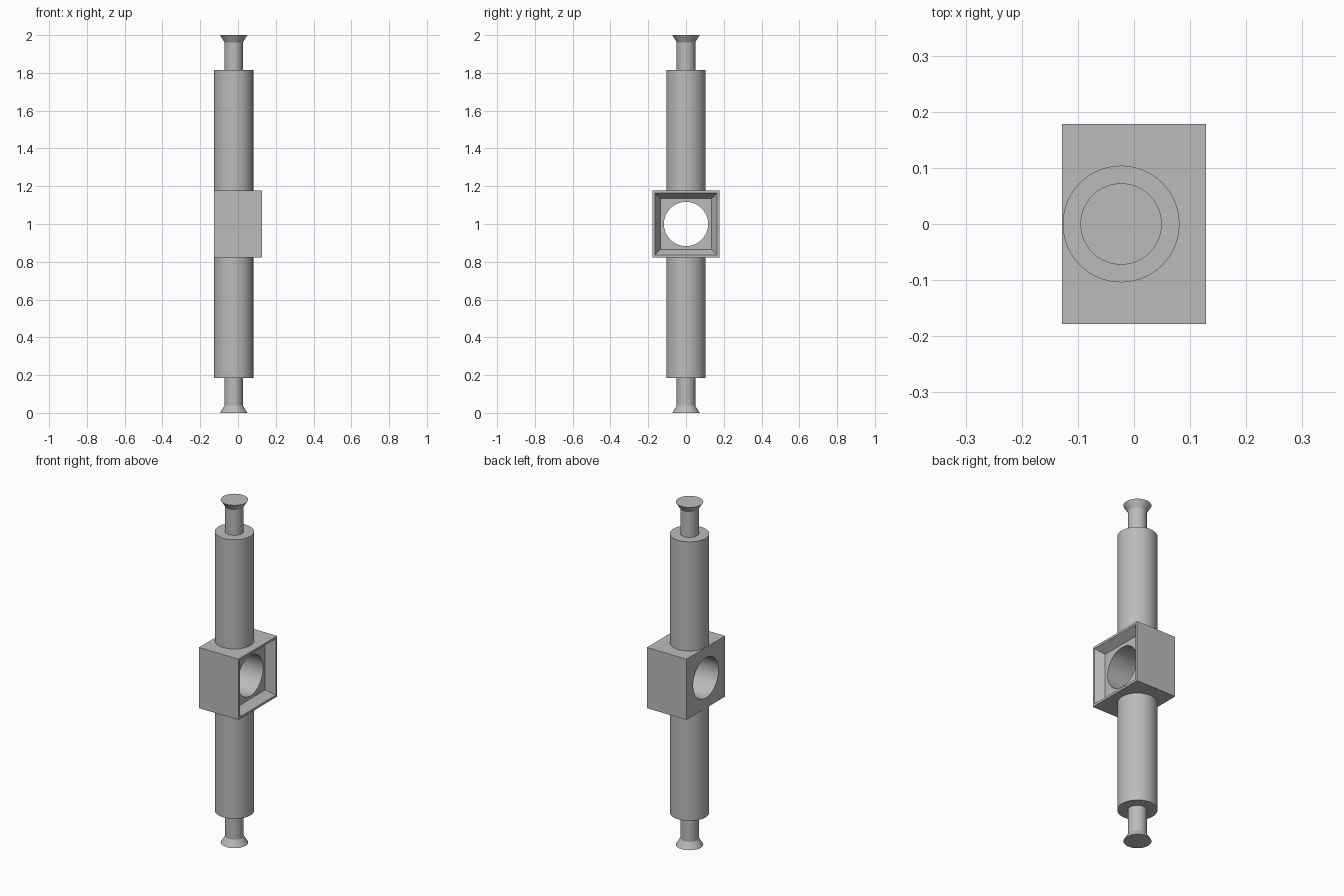
import bpy, bmesh, math
from mathutils import Matrix

cube = bpy.data.objects.get("Cube")
if cube:
    bpy.data.objects.remove(cube, do_unlink=True)

AXIS_X, MID_Z = -0.023, 1.0
BOX = (0.256, 0.356, 0.354)
SEGMENTS = 64

grey = bpy.data.materials.new("plain grey")
grey.use_nodes = True
grey.diffuse_color = (0.5, 0.5, 0.5, 1)
grey.node_tree.nodes["Principled BSDF"].inputs["Base Color"].default_value = (0.5, 0.5, 0.5, 1)


def add_object(name, bm):
    bmesh.ops.recalc_face_normals(bm, faces=bm.faces)
    mesh = bpy.data.meshes.new(name)
    bm.to_mesh(mesh)
    bm.free()
    mesh.materials.append(grey)
    obj = bpy.data.objects.new(name, mesh)
    bpy.context.collection.objects.link(obj)
    return obj


def smooth(obj):
    bpy.ops.object.select_all(action='DESELECT')
    obj.select_set(True)
    bpy.context.view_layer.objects.active = obj
    bpy.ops.object.shade_smooth_by_angle(angle=math.radians(30))


def turned(name, profile, sign):
    """Solid of revolution from (radius, height from the middle) points."""
    bm = bmesh.new()
    rings = []
    for r, h in profile:
        ring = bmesh.ops.create_circle(
            bm, segments=SEGMENTS, radius=r,
            matrix=Matrix.Translation((AXIS_X, 0, MID_Z + sign * h)))
        rings.append(ring["verts"])
    for a, b in zip(rings, rings[1:]):
        for i in range(SEGMENTS):
            j = (i + 1) % SEGMENTS
            bm.faces.new((a[i], a[j], b[j], b[i]))
    bm.faces.new(rings[0])
    bm.faces.new(rings[-1])
    smooth(add_object(name, bm))


# Rods with narrow necks and flared ends, above and below the block
rod_profile = [(0.104, 0.172), (0.104, 0.814), (0.049, 0.814),
               (0.049, 0.962), (0.0725, 1.0)]
for name, sign in (("upper_rod", 1), ("lower_rod", -1)):
    turned(name, rod_profile, sign)

# Centre block with a tapered square recess on its +x side
bm = bmesh.new()
bmesh.ops.create_cube(bm, size=1, matrix=Matrix.Translation((0, 0, MID_Z))
                      @ Matrix.Diagonal((*BOX, 1)))
opening = max(bm.faces, key=lambda f: f.calc_center_median().x)
bmesh.ops.inset_region(bm, faces=[opening], thickness=0.018)
bmesh.ops.inset_region(bm, faces=[opening], thickness=0.041, depth=0)
bmesh.ops.translate(bm, verts=opening.verts, vec=(-0.048, 0, 0))
block = add_object("centre_block", bm)

# Round hole running through the block along x
bm = bmesh.new()
bmesh.ops.create_cone(bm, cap_ends=True, segments=SEGMENTS, radius1=0.117,
                      radius2=0.117, depth=0.6,
                      matrix=Matrix.Translation((0, 0, MID_Z))
                      @ Matrix.Rotation(math.pi / 2, 4, 'Y'))
cutter = add_object("hole_cutter", bm)
cut = block.modifiers.new("hole", 'BOOLEAN')
cut.object = cutter
cut.operation = 'DIFFERENCE'
cut.solver = 'EXACT'
bpy.context.view_layer.objects.active = block
bpy.ops.object.modifier_apply(modifier=cut.name)
bpy.data.objects.remove(cutter, do_unlink=True)
smooth(block)
